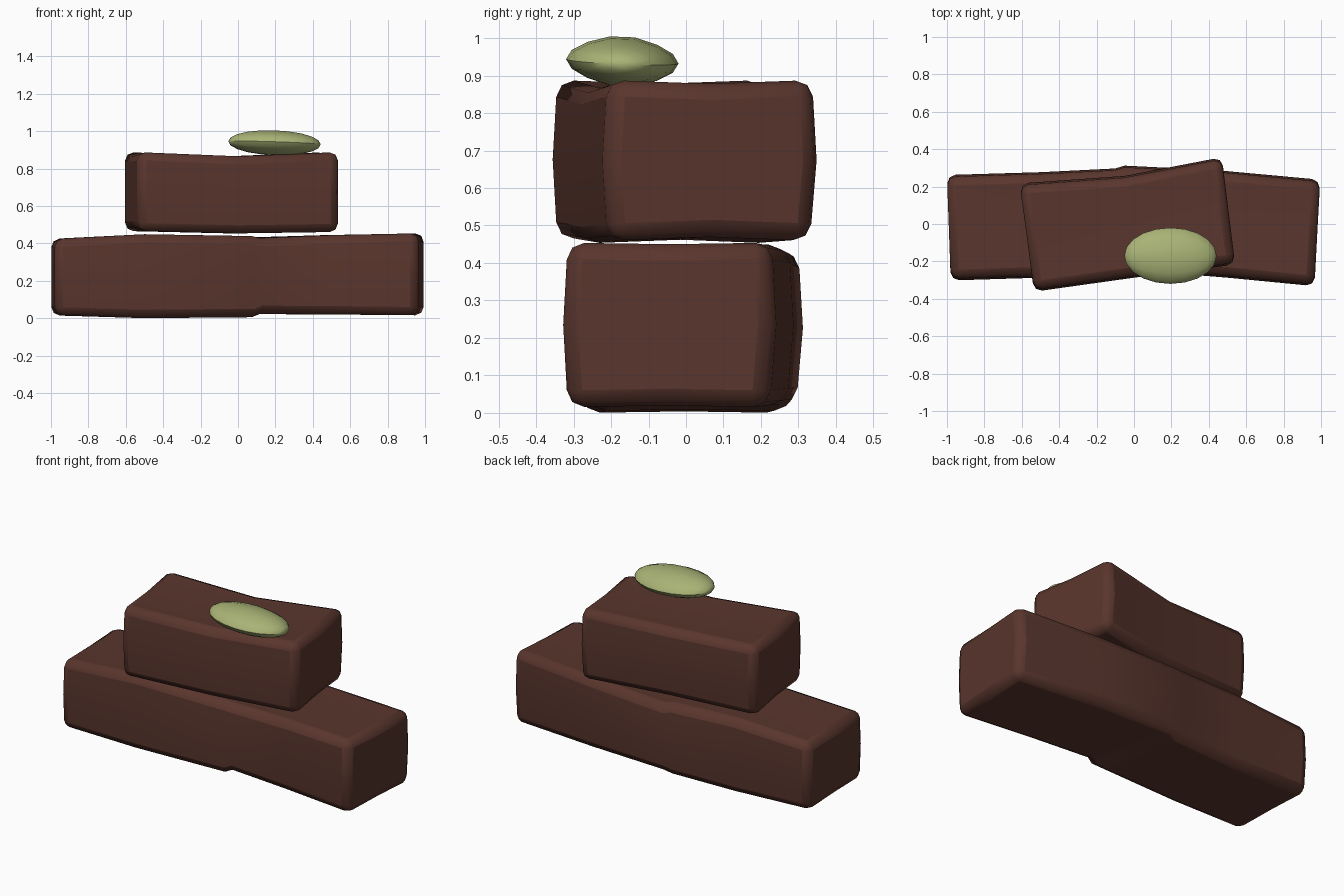
import bpy, bmesh, math
from mathutils import Vector, Matrix

cube = bpy.data.objects.get("Cube")
if cube:
    bpy.data.objects.remove(cube, do_unlink=True)


def material(name, rgb):
    m = bpy.data.materials.new(name)
    m.use_nodes = True
    m.diffuse_color = (*rgb, 1)
    m.node_tree.nodes["Principled BSDF"].inputs["Base Color"].default_value = (*rgb, 1)
    return m


def finish(bm, name, mat):
    bmesh.ops.recalc_face_normals(bm, faces=bm.faces)
    mesh = bpy.data.meshes.new(name)
    bm.to_mesh(mesh)
    bm.free()
    obj = bpy.data.objects.new(name, mesh)
    bpy.context.collection.objects.link(obj)
    mesh.materials.append(mat)
    bpy.ops.object.select_all(action="DESELECT")
    obj.select_set(True)
    bpy.context.view_layer.objects.active = obj
    bpy.ops.object.shade_smooth_by_angle(angle=math.radians(35))
    return obj


def worn_block(name, mat, stations, bulge, dip):
    """Loft an eight-point section along x; station = front x, back x, front y, back y, low z, high z."""
    bm = bmesh.new()
    rings = []
    for xf, xb, yf, yb, lo, hi in stations:
        xm, ym, zm = (xf + xb) / 2, (yf + yb) / 2, (lo + hi) / 2
        section = [(xf, yf, lo), (xm, ym, lo + dip), (xb, yb - bulge / 2, lo),
                   (xb, yb + bulge, zm), (xb, yb, hi), (xm, ym, hi - dip),
                   (xf, yf, hi), (xf, yf - bulge, zm)]
        rings.append([bm.verts.new(p) for p in section])
    for a, b in zip(rings, rings[1:]):
        for i in range(len(a)):
            j = (i + 1) % len(a)
            bm.faces.new((a[i], a[j], b[j], b[i]))
    bm.faces.new(rings[0])
    bm.faces.new(rings[-1])
    obj = finish(bm, name, mat)
    # Soft worn edges
    bevel = obj.modifiers.new("worn_edges", "BEVEL")
    bevel.width = 0.045
    bevel.segments = 2
    bevel.limit_method = "ANGLE"
    bevel.angle_limit = math.radians(45)
    bevel.use_clamp_overlap = False
    # Keep edge sharpening after the bevel
    obj.modifiers.move(len(obj.modifiers) - 1, 0)
    return obj


brown = material("dark_brown", (0.10, 0.036, 0.026))
green = material("pale_green", (0.40, 0.45, 0.18))

# Long lower block, with a slanted crack near the middle
worn_block("lower_block", brown, [
    (-0.98, -1.0, -0.29, 0.25, 0.015, 0.425),
    (-0.5, -0.5, -0.275, 0.265, 0.0, 0.45),
    (0.09, -0.1, -0.26, 0.285, 0.005, 0.44),
    (0.13, -0.05, -0.245, 0.30, 0.022, 0.43),
    (0.5, 0.45, -0.275, 0.275, 0.02, 0.445),
    (0.965, 0.995, -0.32, 0.225, 0.015, 0.455),
], 0.012, 0.004)

# Short upper block, turned slightly and waisted in the middle
worn_block("upper_block", brown, [
    (-0.535, -0.61, -0.35, 0.205, 0.465, 0.89),
    (0.0, -0.05, -0.275, 0.245, 0.452, 0.868),
    (0.54, 0.47, -0.205, 0.345, 0.46, 0.89),
], 0.012, 0.01)

# Flattened seed lying on the upper block
bm = bmesh.new()
bmesh.ops.create_uvsphere(bm, u_segments=14, v_segments=10, radius=1,
                          matrix=Matrix.Rotation(math.pi / 2, 4, "Y"))
for v in bm.verts:
    x, y, z = v.co
    thin = 1 - 0.2 * abs(y)
    v.co = Vector((0.195 + 0.247 * x, -0.17 + 0.15 * y,
                   0.938 + 0.07 * z * thin - 0.008 * x - 0.006 * y))
finish(bm, "seed", green)
